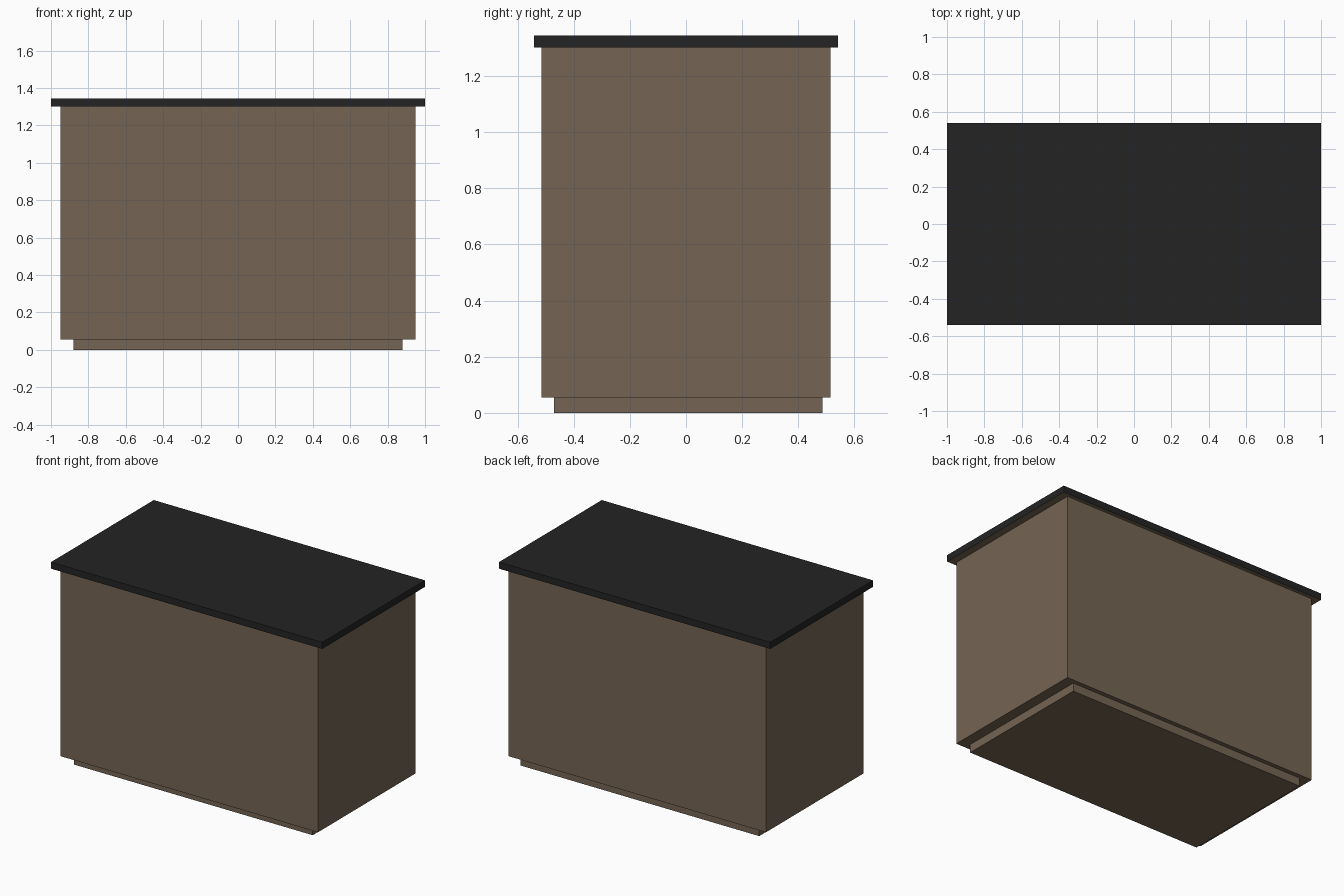
import bpy, bmesh
from mathutils import Vector

if "Cube" in bpy.data.objects:
    bpy.data.objects.remove(bpy.data.objects["Cube"])


def material(name, rgb):
    m = bpy.data.materials.new(name)
    m.diffuse_color = (*rgb, 1.0)
    m.use_nodes = True
    m.node_tree.nodes["Principled BSDF"].inputs["Base Color"].default_value = m.diffuse_color
    return m


brown = material("brown wood", (0.178, 0.130, 0.087))
black = material("black worktop", (0.0176, 0.0176, 0.0176))


def box(name, lo, hi, mats):
    lo, hi = Vector(lo), Vector(hi)
    bm = bmesh.new()
    bmesh.ops.create_cube(bm, size=1)
    bmesh.ops.scale(bm, vec=hi - lo, verts=bm.verts)
    bmesh.ops.translate(bm, vec=(lo + hi) / 2, verts=bm.verts)
    bm.normal_update()
    # the second material, if any, goes on the underside
    if len(mats) > 1:
        for f in bm.faces:
            f.material_index = 1 if f.normal.z < -0.5 else 0
    me = bpy.data.meshes.new(name)
    bm.to_mesh(me)
    bm.free()
    for m in mats:
        me.materials.append(m)
    ob = bpy.data.objects.new(name, me)
    bpy.context.collection.objects.link(ob)
    return ob


# recessed plinth, slightly deeper set at the front
box("plinth", (-0.88, -0.47, 0), (0.88, 0.486, 0.055), [brown])
# cabinet body
box("cabinet_body", (-0.95, -0.515, 0.055), (0.95, 0.515, 1.301), [brown])
# overhanging worktop with a wooden underside
box("worktop", (-1, -0.541, 1.301), (1, 0.541, 1.345), [black, brown])
